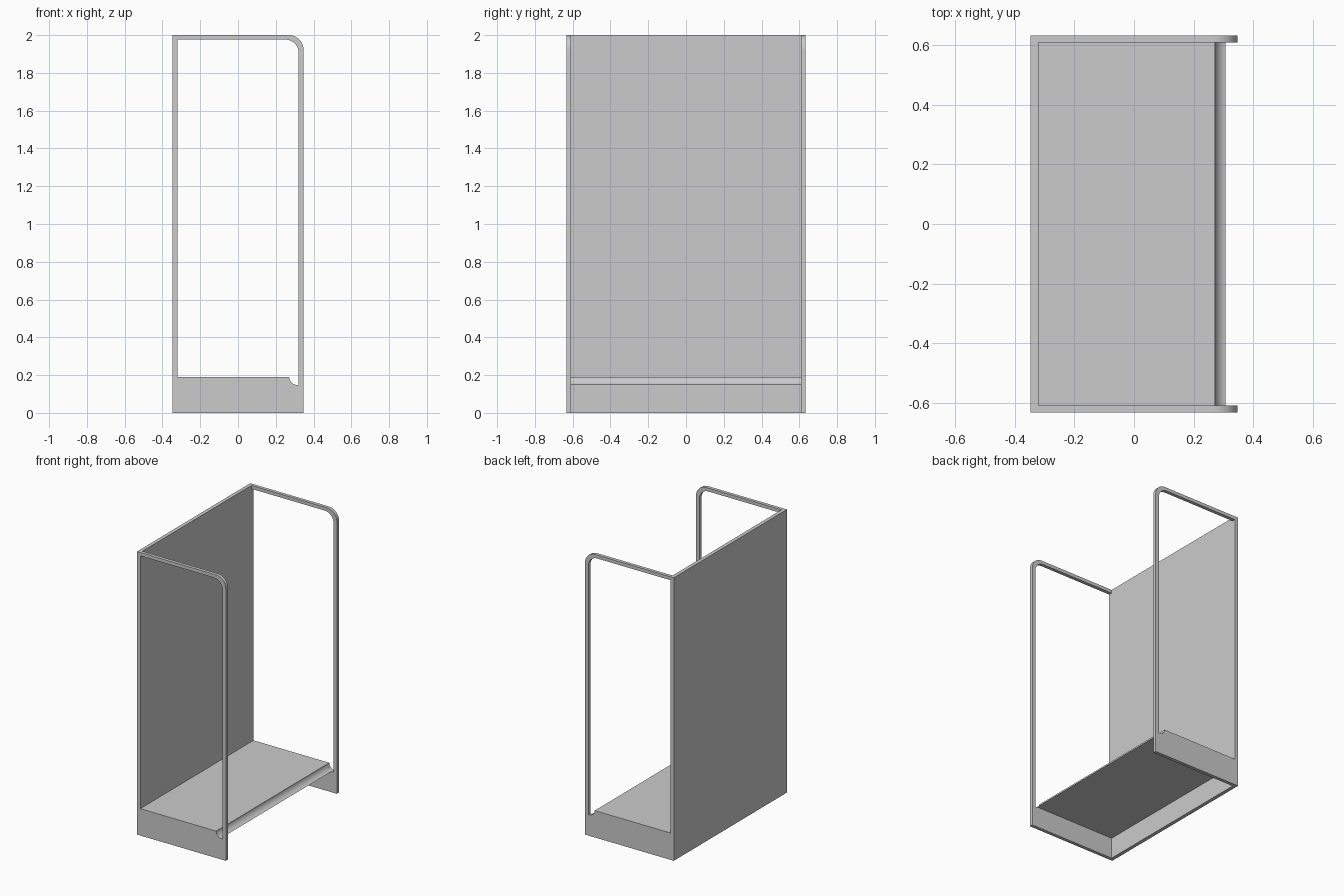
import bpy, bmesh
from math import cos, sin, radians

if "Cube" in bpy.data.objects:
    bpy.data.objects.remove(bpy.data.objects["Cube"])

X, XI = 0.347, 0.321      # outer and inner half depth
Y, YI = 0.632, 0.608      # outer and inner half width
FLOOR, UNDER = 0.19, 0.148


def arc(cx, cz, r, a0, a1, n=12):
    angles = [radians(a0 + (a1 - a0) * i / n) for i in range(n + 1)]
    return [(cx + r * cos(a), cz + r * sin(a)) for a in angles]


def prism(name, loops, y0, y1):
    """Extrude an x-z outline (with optional hole loops) along y."""
    bm = bmesh.new()
    for loop in loops:
        vs = [bm.verts.new((x, y0, z)) for x, z in loop]
        for i, v in enumerate(vs):
            bm.edges.new((v, vs[(i + 1) % len(vs)]))
    bmesh.ops.triangle_fill(bm, use_beauty=True, edges=bm.edges[:], normal=(0, -1, 0))
    ext = bmesh.ops.extrude_face_region(bm, geom=bm.faces[:], use_keep_orig=True)
    moved = [g for g in ext["geom"] if isinstance(g, bmesh.types.BMVert)]
    bmesh.ops.translate(bm, verts=moved, vec=(0, y1 - y0, 0))
    bmesh.ops.recalc_face_normals(bm, faces=bm.faces[:])
    mesh = bpy.data.meshes.new(name)
    bm.to_mesh(mesh)
    bm.free()
    ob = bpy.data.objects.new(name, mesh)
    bpy.context.collection.objects.link(ob)
    bpy.ops.object.select_all(action='DESELECT')
    ob.select_set(True)
    bpy.context.view_layer.objects.active = ob
    bpy.ops.object.shade_smooth_by_angle(angle=radians(30))
    return ob


# Side frames: rounded outer outline with a tall opening notched at the sill
outer = [(-X, 0), (X, 0)] + arc(X - 0.078, 2 - 0.078, 0.078, 0, 90) + [(-X, 2)]
opening = ([(-XI, FLOOR)] + arc(0.317, 0.193, 0.046, 184, 270) + [(XI, 0.147)]
           + arc(XI - 0.07, 1.976 - 0.07, 0.07, 0, 90) + [(-XI, 1.976)])
for side, s in (("front", -1), ("back", 1)):
    prism(side + "_side_frame", [outer, opening], *sorted((s * YI, s * Y)))

# Rear wall between the frames
prism("rear_wall", [[(-X, 0), (-XI, 0), (-XI, 2), (-X, 2)]], -YI, YI)

# Raised floor slab with a scooped front lip
slab = [(-XI, UNDER), (-XI, FLOOR)] + arc(0.317, 0.193, 0.046, 184, 258)
prism("floor_slab", [slab], -YI, YI)
